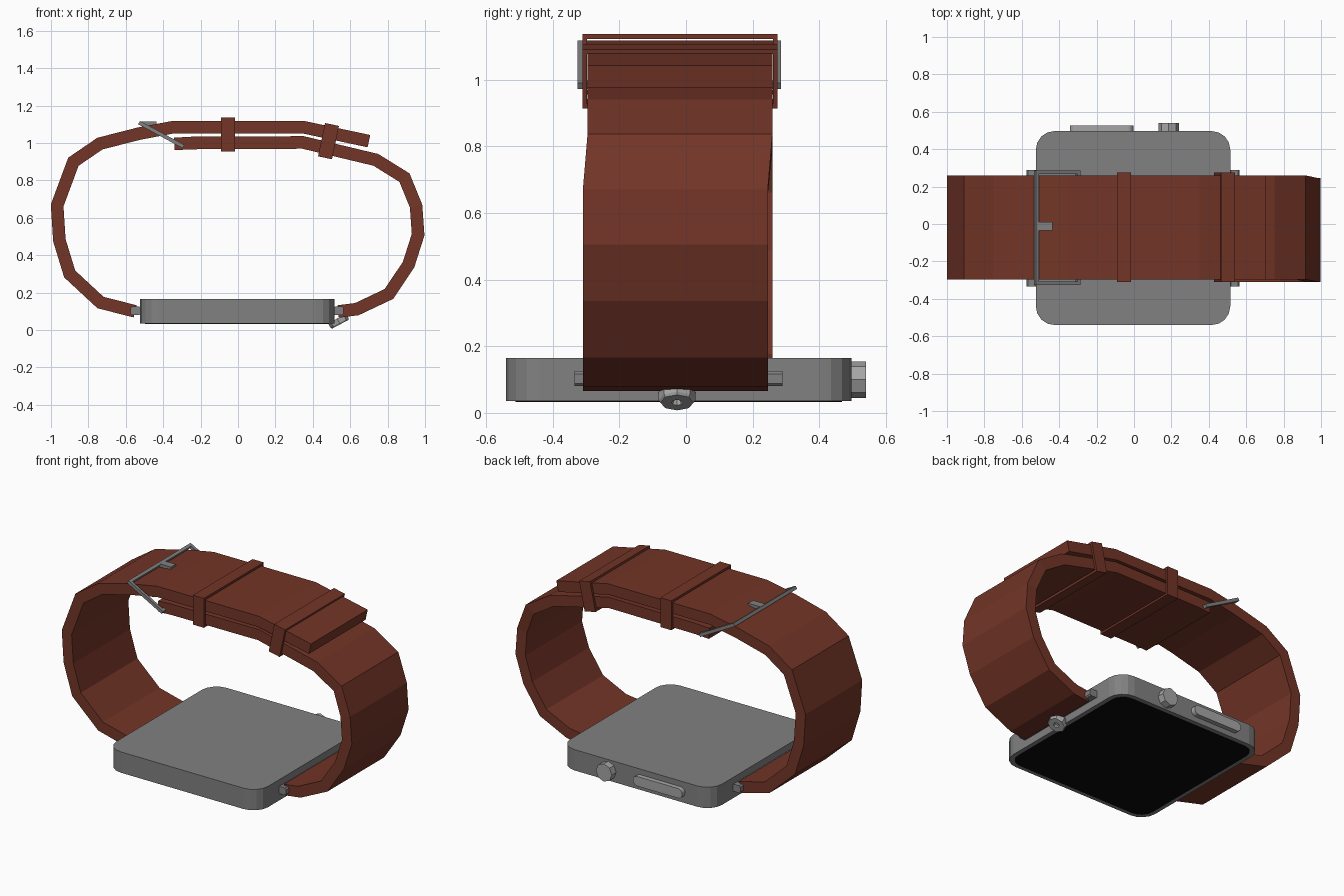
import bpy, bmesh, math
from mathutils import Vector, Matrix

if "Cube" in bpy.data.objects:
    bpy.data.objects.remove(bpy.data.objects["Cube"])


def material(name, rgb):
    m = bpy.data.materials.new(name)
    m.diffuse_color = (*rgb, 1)
    m.use_nodes = True
    m.node_tree.nodes["Principled BSDF"].inputs["Base Color"].default_value = m.diffuse_color
    return m


LEATHER = material("leather", (0.17, 0.035, 0.02))
METAL = material("dark_metal", (0.22, 0.22, 0.22))
LIGHT = material("light_metal", (0.38, 0.38, 0.38))
BLACK = material("black_glass", (0.003, 0.003, 0.003))


def finish(name, bm, mat, matrix=None):
    bmesh.ops.recalc_face_normals(bm, faces=bm.faces)
    me = bpy.data.meshes.new(name)
    bm.to_mesh(me)
    bm.free()
    ob = bpy.data.objects.new(name, me)
    bpy.context.collection.objects.link(ob)
    me.materials.append(mat)
    if matrix:
        ob.matrix_world = matrix
    return ob


def placed(loc, axis='Y', deg=0):
    return Matrix.Translation(loc) @ Matrix.Rotation(math.radians(deg), 4, axis)


# Box given by min/max corners; optional rounding of edges along one axis
def box(name, lo, hi, mat, round_axis=None, radius=0, segs=1):
    lo, hi = Vector(lo), Vector(hi)
    bm = bmesh.new()
    bmesh.ops.create_cube(bm, size=1)
    for v in bm.verts:
        v.co = Vector([(lo[i] + hi[i]) / 2 + v.co[i] * (hi[i] - lo[i]) for i in range(3)])
    if round_axis is not None:
        edges = [e for e in bm.edges
                 if abs((e.verts[0].co - e.verts[1].co)[round_axis]) > 1e-4]
        bmesh.ops.bevel(bm, geom=edges, offset=radius, segments=segs,
                        profile=0.5, affect='EDGES')
    return finish(name, bm, mat)


# Strap: thick ribbon along an (x, z) path, with a y centre per point
def strap(name, path, thick, width):
    pts = [Vector((p[0], p[1])) for p in path]
    bm = bmesh.new()
    rings = []
    for i, p in enumerate(pts):
        dirs = []
        if i > 0:
            dirs.append((p - pts[i - 1]).normalized())
        if i < len(pts) - 1:
            dirs.append((pts[i + 1] - p).normalized())
        t = sum(dirs, Vector((0, 0))).normalized()
        n = Vector((-t.y, t.x)) * (thick / 2 / t.dot(dirs[0]))
        yc = path[i][2] if len(path[i]) > 2 else -0.018
        a, b = p + n, p - n
        rings.append([bm.verts.new((q.x, yc + s * width / 2, q.y))
                      for q, s in ((a, -1), (a, 1), (b, 1), (b, -1))])
    for r, s in zip(rings, rings[1:]):
        for k in range(4):
            bm.faces.new((r[k], r[(k + 1) % 4], s[(k + 1) % 4], s[k]))
    bm.faces.new(rings[0])
    bm.faces.new(rings[-1])
    return finish(name, bm, LEATHER)


# Rectangular open frame in local XY, with depth along local Z
def frame(name, a, b, wall, depth, mat, matrix):
    bm = bmesh.new()
    loops = []
    for w, z in ((0, -1), (0, 1), (wall, 1), (wall, -1)):
        loops.append([bm.verts.new((sx * (a / 2 - w), sy * (b / 2 - w), z * depth / 2))
                      for sx, sy in ((-1, -1), (1, -1), (1, 1), (-1, 1))])
    for i in range(4):
        r, s = loops[i], loops[(i + 1) % 4]
        for k in range(4):
            bm.faces.new((r[k], r[(k + 1) % 4], s[(k + 1) % 4], s[k]))
    return finish(name, bm, mat, matrix)


# Turned part: (radius, height) profile around local Z, capped at both ends
def turned(name, profile, sides, mat, matrix):
    bm = bmesh.new()
    rings = [[bm.verts.new((r * math.cos(math.tau * k / sides),
                            r * math.sin(math.tau * k / sides), h))
              for k in range(sides)] for r, h in profile]
    for r, s in zip(rings, rings[1:]):
        for k in range(sides):
            bm.faces.new((r[k], r[(k + 1) % sides], s[(k + 1) % sides], s[k]))
    bm.faces.new(rings[0])
    bm.faces.new(rings[-1])
    return finish(name, bm, mat, matrix)


# Watch case, with the screen facing down
box("case", (-0.525, -0.54, 0.036), (0.515, 0.497, 0.165), METAL, 2, 0.1, 4)
box("screen", (-0.497, -0.512, 0.033), (0.487, 0.469, 0.05), BLACK, 2, 0.08, 4)

# Strap lugs on both sides
for side, x0, x1 in (("left", -0.575, -0.52), ("right", 0.51, 0.565)):
    box(side + "_lug", (x0, -0.335, 0.08), (x1, 0.29, 0.125), METAL, 1, 0.008)

# Crown and side button on the back edge
turned("crown", [(0.055, -0.01), (0.055, 0.043)], 8, LIGHT,
       placed((0.185, 0.497, 0.1), 'X', -90))
box("side_button", (-0.342, 0.48, 0.07), (-0.004, 0.526, 0.13), LIGHT, 1, 0.029, 4)

# Tilted bolt with a recessed centre under the right edge
turned("bolt", [(0.055, -0.035), (0.055, -0.008), (0.05, 0), (0.017, 0), (0.013, -0.015)],
       8, LIGHT, placed((0.547, -0.027, 0.031), 'Y', 152))

# Long strap from the left, lying over the top
strap("long_strap", [(-0.55, 0.10), (-0.735, 0.147), (-0.90, 0.30), (-0.955, 0.48),
                     (-0.967, 0.666), (-0.88, 0.90), (-0.738, 0.997), (-0.53, 1.05),
                     (-0.345, 1.085), (0.348, 1.085), (0.70, 1.01)], 0.067, 0.555)

# Short strap from the right, passing beneath; its lower part is shifted slightly
LOW = -0.032
strap("short_strap", [(0.535, 0.099, LOW), (0.636, 0.112, LOW), (0.807, 0.193, LOW),
                      (0.912, 0.35, LOW), (0.963, 0.51, LOW), (0.952, 0.663, LOW),
                      (0.89, 0.815), (0.737, 0.91), (0.348, 1.003), (-0.25, 1.0),
                      (-0.34, 0.995)], 0.067, 0.555)

# Keeper loops around both straps
for i, (x, z, tilt) in enumerate(((-0.054, 1.046, 0), (0.484, 1.01, 12))):
    frame(f"keeper_loop_{i + 1}", 0.182, 0.585, 0.014, 0.076, LEATHER,
          placed((x, -0.018, z), 'Y', 90 + tilt))

# Buckle frame and prong
frame("buckle", 0.27, 0.61, 0.018, 0.02, METAL, placed((-0.41, -0.02, 1.045), 'Y', 28.4))
box("buckle_prong", (-0.525, -0.035, 1.094), (-0.435, 0.012, 1.114), METAL)
